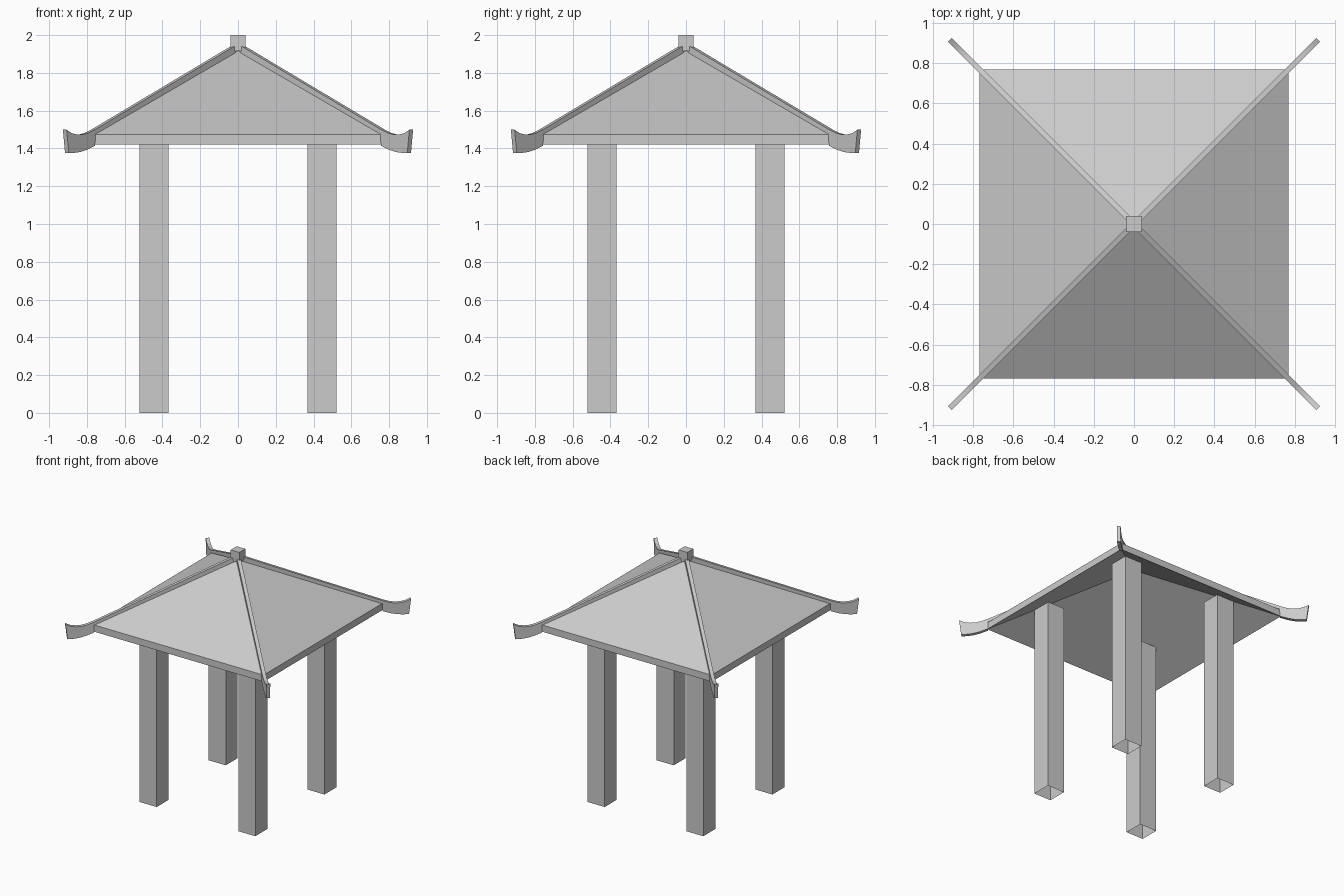
import bpy, bmesh, math
from mathutils import Matrix

if "Cube" in bpy.data.objects:
    bpy.data.objects.remove(bpy.data.objects["Cube"])


def make(name, verts, faces):
    mesh = bpy.data.meshes.new(name)
    mesh.from_pydata(verts, [], faces)
    bm = bmesh.new()
    bm.from_mesh(mesh)
    bmesh.ops.recalc_face_normals(bm, faces=bm.faces)
    bm.to_mesh(mesh)
    bm.free()
    obj = bpy.data.objects.new(name, mesh)
    bpy.context.collection.objects.link(obj)
    return obj


def square(h, z, x=0, y=0):
    return [(x - h, y - h, z), (x + h, y - h, z), (x + h, y + h, z), (x - h, y + h, z)]


SIDES = [(i, (i + 1) % 4, (i + 1) % 4 + 4, i + 4) for i in range(4)]

# Square posts, open-ended tubes reaching up to the underside of the roof
for sx, xname in ((-1, "left"), (1, "right")):
    for sy, yname in ((-1, "front"), (1, "back")):
        x, y = sx * 0.445, sy * 0.445
        make(f"{yname}_{xname}_post", square(0.077, 0, x, y) + square(0.077, 1.568, x, y), SIDES)

# Pyramid roof slab: outer slopes, short eave band, parallel inner slopes
make("roof", square(0.77, 1.42) + square(0.77, 1.475) + [(0, 0, 1.922), (0, 0, 1.867)],
     SIDES + [(4 + i, 4 + (i + 1) % 4, 8) for i in range(4)]
     + [((i + 1) % 4, i, 9) for i in range(4)])

# Cap block at the peak
make("peak_block", square(0.039, 1.915) + square(0.039, 2.0),
     SIDES + [(3, 2, 1, 0), (4, 5, 6, 7)])

# Corner ridges ending in upturned horns: (x offset, z) along the upper and lower edge
upper = [(0.02, 1.946), (0.765, 1.501), (0.80, 1.483), (0.83, 1.474),
         (0.86, 1.473), (0.89, 1.481), (0.917, 1.499)]
lower = [(0.02, 1.908), (0.765, 1.475), (0.766, 1.415), (0.81, 1.393),
         (0.845, 1.381), (0.88, 1.376), (0.906, 1.377)]
half = 0.014
n = len(upper)
verts = []
for d, z in upper + lower:
    verts += [(d * math.sqrt(2), -half, z), (d * math.sqrt(2), half, z)]
faces = []
for i in range(n - 1):
    u, l = 2 * i, 2 * (n + i)
    faces += [(u, u + 2, u + 3, u + 1), (l, l + 1, l + 3, l + 2),
              (u, l, l + 2, u + 2), (u + 1, u + 3, l + 3, l + 1)]
faces += [(0, 1, 2 * n + 1, 2 * n), (2 * n - 2, 4 * n - 2, 4 * n - 1, 2 * n - 1)]
for k, name in enumerate(("back_right", "back_left", "front_left", "front_right")):
    ridge = make(f"{name}_ridge", verts, faces)
    ridge.data.transform(Matrix.Rotation(math.radians(45 + 90 * k), 4, 'Z'))
    bpy.ops.object.select_all(action='DESELECT')
    ridge.select_set(True)
    bpy.context.view_layer.objects.active = ridge
    bpy.ops.object.shade_smooth_by_angle(angle=math.radians(30))
